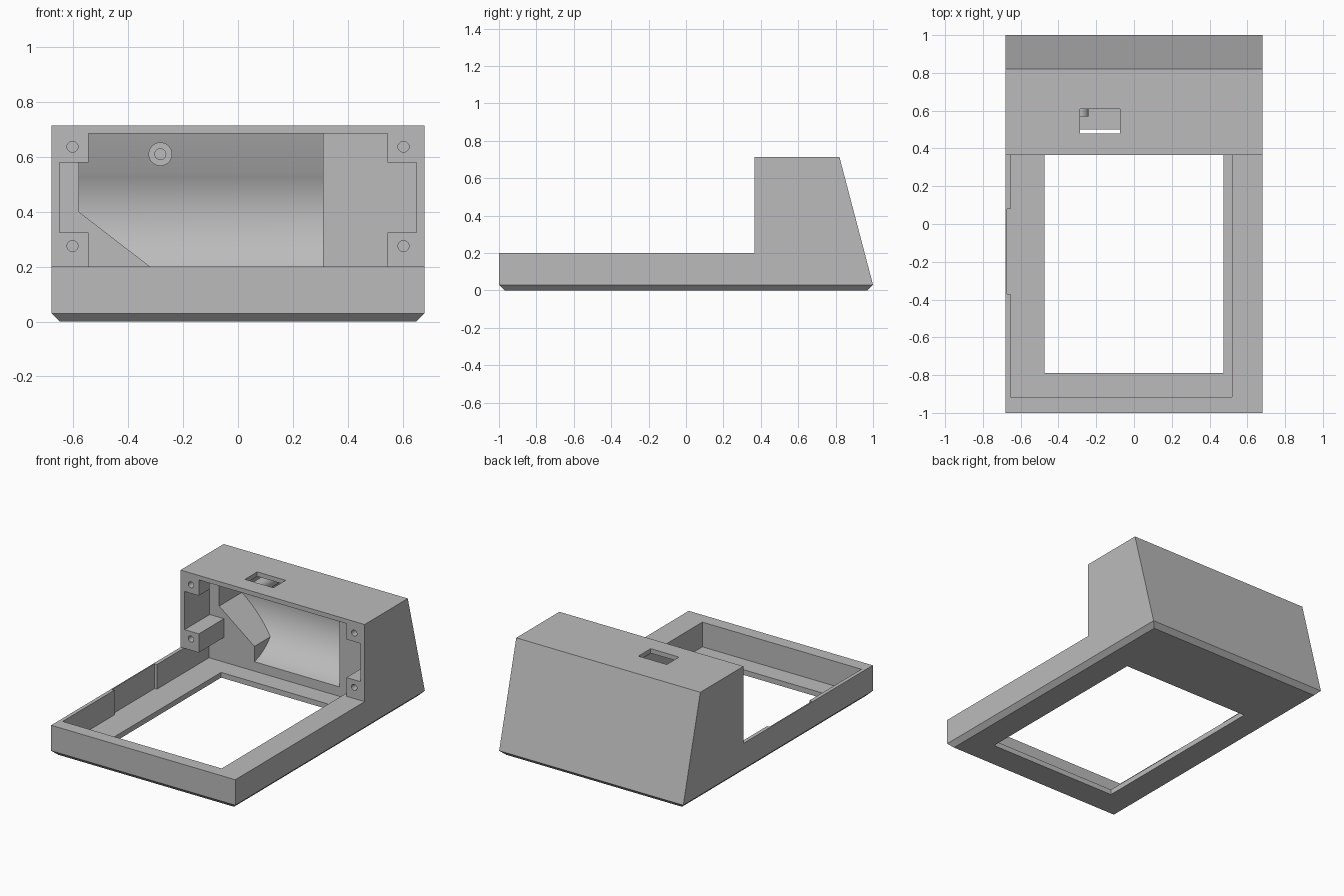
import bpy, bmesh, math

if "Cube" in bpy.data.objects:
    bpy.data.objects.remove(bpy.data.objects["Cube"])

grey = bpy.data.materials.new("plain grey")
grey.diffuse_color = (0.5, 0.5, 0.5, 1)
grey.use_nodes = True
grey.node_tree.nodes["Principled BSDF"].inputs["Base Color"].default_value = grey.diffuse_color


def finish(name, bm):
    bmesh.ops.recalc_face_normals(bm, faces=bm.faces[:])
    mesh = bpy.data.meshes.new(name)
    bm.to_mesh(mesh)
    bm.free()
    obj = bpy.data.objects.new(name, mesh)
    bpy.context.collection.objects.link(obj)
    obj.data.materials.append(grey)
    return obj


def prism(bm, points, shift):
    """Extrude a flat outline by a vector."""
    face = bm.faces.new([bm.verts.new(p) for p in points])
    ext = bmesh.ops.extrude_face_region(bm, geom=[face])["geom"]
    bmesh.ops.translate(bm, vec=shift, verts=[v for v in ext if isinstance(v, bmesh.types.BMVert)])


def box(name, x0, x1, y0, y1, z0, z1):
    bm = bmesh.new()
    prism(bm, [(x0, y0, z0), (x1, y0, z0), (x1, y1, z0), (x0, y1, z0)], (0, 0, z1 - z0))
    return finish(name, bm)


def rod(name, x, z, r, y0, y1, n=24):
    bm = bmesh.new()
    ring = [(x + r * math.cos(i * math.tau / n), y0, z + r * math.sin(i * math.tau / n)) for i in range(n)]
    prism(bm, ring, (0, y1 - y0, 0))
    return finish(name, bm)


def boolean(target, tool, operation="DIFFERENCE"):
    tool.hide_render = True
    mod = target.modifiers.new("bool", "BOOLEAN")
    mod.operation = operation
    mod.solver = "EXACT"
    mod.object = tool
    bpy.context.view_layer.objects.active = target
    bpy.ops.object.modifier_apply(modifier=mod.name)
    bpy.data.objects.remove(tool)


# Housing: low tray and tall hood in one side profile
W = 0.68
profile = [(-1, 0.03), (1, 0.03), (0.82, 0.715), (0.365, 0.715), (0.365, 0.2), (-1, 0.2)]
bm = bmesh.new()
prism(bm, [(-W, y, z) for y, z in profile], (2 * W, 0, 0))
# Chamfered underside
bm.faces.ensure_lookup_table()
under = [f for f in bm.faces if all(v.co.z < 0.031 for v in f.verts)]
ext = bmesh.ops.extrude_face_region(bm, geom=under)["geom"]
bmesh.ops.delete(bm, geom=under, context="FACES_ONLY")
for v in ext:
    if isinstance(v, bmesh.types.BMVert):
        v.co = (v.co.x * 0.65 / W, v.co.y * 0.97, 0)
housing = finish("housing", bm)

# Tray well, side recess, screen window and hood cavity
F = 0.035
for cut in [
    (-0.655, 0.52, -0.915, 0.365, F, 0.9),
    (-0.672, -0.6, -0.37, 0.08, F, 0.9),
    (-0.655, 0.52, 0.0, 0.63, F, 0.2),
    (-0.475, 0.475, -0.79, 0.5, -0.1, 0.1),
    (-0.545, 0.545, 0.3, 0.63, 0.2, 0.685),
    (-0.65, 0.65, 0.3, 0.63, 0.325, 0.58),
    (-0.65, -0.5, 0.48, 0.63, 0.5, 0.685),
    (-0.285, -0.075, 0.48, 0.61, 0.6, 0.8),
]:
    boolean(housing, box("cutter", *cut))

# Round roll trough with a sloped wedge left standing at its left end
CY, CZ, R = 0.56, 0.4, 0.31
a0, a1, n = math.asin(0.145 / R), -math.acos(0.07 / R), 28
arc = [(CY + R * math.cos(a0 + (a1 - a0) * i / n), CZ + R * math.sin(a0 + (a1 - a0) * i / n)) for i in range(n + 1)]
outline = [(0.6, 0.685), (0.79, 0.685)] + arc + [(0.6, arc[-1][1])]
bm = bmesh.new()
prism(bm, [(-0.58, y, z) for y, z in outline], (0.89, 0, 0))
trough = finish("trough_cutter", bm)
bm = bmesh.new()
wedge = [(-0.7, 0.492), (-0.32, 0.2), (-0.32, -0.1), (-0.7, -0.1)]
prism(bm, [(x, 0.5, z) for x, z in wedge], (0, 0.6, 0))
boolean(trough, finish("wedge_cutter", bm))
boolean(housing, trough)

# Screw holes in the four corner posts
for x in (-0.603, 0.603):
    for z in (0.275, 0.637):
        boolean(housing, rod("hole_cutter", x, z, 0.02, 0.3, 0.47))

# Hollow screw boss on the back wall of the hood
boss = rod("screw_boss", -0.283, 0.61, 0.043, 0.57, 0.83, 32)
boolean(boss, rod("boss_hole", -0.283, 0.61, 0.02, 0.5, 0.75))

for obj in (housing, boss):
    bpy.ops.object.select_all(action="DESELECT")
    obj.select_set(True)
    bpy.context.view_layer.objects.active = obj
    bpy.ops.object.shade_smooth_by_angle(angle=math.radians(25))
